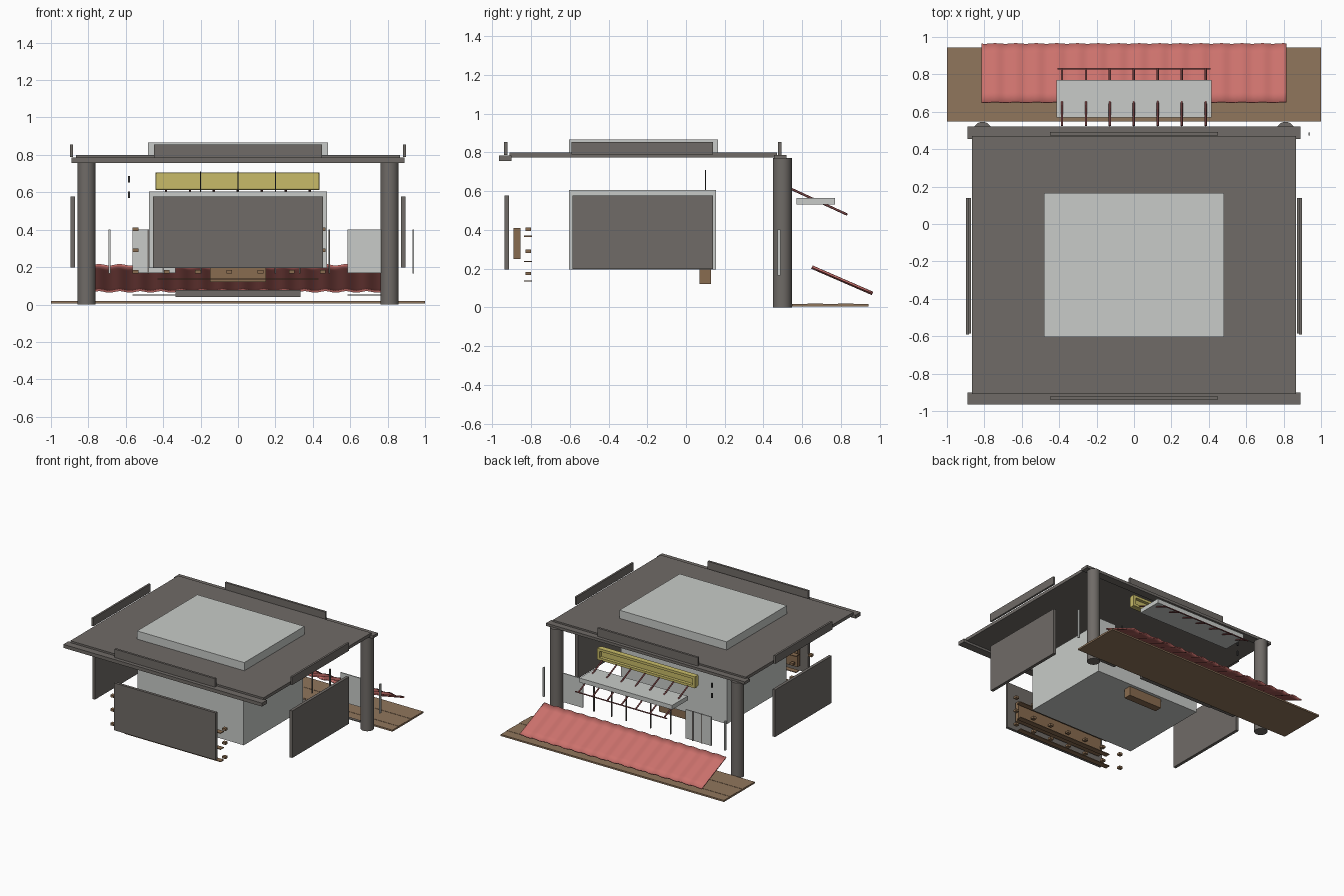
import bpy, bmesh, math
from mathutils import Vector

old = bpy.data.objects.get("Cube")
if old:
    bpy.data.objects.remove(old)


def material(name, rgb):
    m = bpy.data.materials.new(name)
    m.use_nodes = True
    m.diffuse_color = (*rgb, 1)
    m.node_tree.nodes["Principled BSDF"].inputs["Base Color"].default_value = (*rgb, 1)
    return m


GREY = material("stone grey", (.16, .147, .135))
LIGHT = material("pale plaster", (.58, .6, .58))
RED = material("awning red", (.6, .165, .15))
ROD = material("dark red", (.2, .06, .06))
WOOD = material("deck wood", (.28, .18, .107))
BROWN = material("shelf brown", (.25, .15, .08))
YELLOW = material("sign yellow", (.58, .5, .14))
DARK = material("dark metal", (.05, .05, .05))


def finish(name, bm, mat):
    mesh = bpy.data.meshes.new(name)
    bm.to_mesh(mesh)
    bm.free()
    mesh.materials.append(mat)
    ob = bpy.data.objects.new(name, mesh)
    bpy.context.collection.objects.link(ob)
    return ob


def box(name, x, y, z, mat):
    """Box from (min, max) pairs on each axis."""
    bm = bmesh.new()
    bmesh.ops.create_cube(bm, size=1)
    for v in bm.verts:
        v.co = [r[0] if c < 0 else r[1] for c, r in zip(v.co, (x, y, z))]
    return finish(name, bm, mat)


def around(c, half):
    return (c - half, c + half)


def rod(name, a, b, radius, mat, sides=8):
    a, b = Vector(a), Vector(b)
    bm = bmesh.new()
    bmesh.ops.create_cone(bm, cap_ends=True, segments=sides, radius1=radius,
                          radius2=radius, depth=(b - a).length)
    turn = Vector((0, 0, 1)).rotation_difference(b - a)
    for v in bm.verts:
        v.co = turn @ v.co + (a + b) / 2
    ob = finish(name, bm, mat)
    for p in ob.data.polygons:
        p.use_smooth = len(p.vertices) == 4
    return ob


# Roof with trims, raised block and parapets
box("roof_slab", (-.865, .865), (-.91, .47), (.775, .8), GREY)
box("front_roof_trim", (-.89, .89), (-.965, -.9), (.757, .785), GREY)
box("back_roof_trim", (-.89, .89), (.455, .52), (.765, .787), GREY)
box("roof_block", (-.48, .48), (-.605, .165), (.8, .866), LIGHT)
box("front_parapet", (-.45, .45), around(-.93, .009), (.787, .855), GREY)
box("back_parapet", (-.45, .45), around(.483, .009), (.787, .855), GREY)

# Main body and separated cladding panels
box("body", (-.475, .475), (-.605, .155), (.195, .605), LIGHT)
box("front_panel", (-.455, .455), around(-.925, .011), (.195, .578), GREY)
box("counter_block", (-.15, .15), (.07, .13), (.12, .2), BROWN)

# Sides: columns, panels and parapets
for side, s in (("left", 1), ("right", -1)):
    rod(side + "_column", (s * .81, .497, 0), (s * .81, .497, .77), .049, GREY, 32)
    box(side + "_panel", around(s * .884, .012), (-.585, .14), (.197, .578), GREY)
    box(side + "_parapet", around(s * .89, .008), (-.59, .14), (.79, .855), GREY)

# Deck of long planks
PLANKS = 5
width = .395 / PLANKS
for i in range(PLANKS):
    y = .548 + i * width
    box(f"deck_plank_{i}", (-1, 1), (y, y + width), (.005, .018 + .002 * (i % 2)), WOOD)

# Sloping corrugated awning
bm = bmesh.new()
bmesh.ops.create_grid(bm, x_segments=120, y_segments=6, size=1)
for v in bm.verts:
    t = (v.co.y + 1) / 2
    x = v.co.x * .815
    wave = .004 * math.sin(x * 2 * math.pi / .11)
    v.co = (x, .65 + .313 * t + wave * .4, .208 - .136 * t + wave)
awning = finish("awning", bm, RED)
awning.data.polygons.foreach_set("use_smooth", [True] * len(awning.data.polygons))
solid = awning.modifiers.new("thickness", "SOLIDIFY")
solid.thickness = .01
solid.offset = 0

# Canopy with sloping support rods
box("canopy", (-.415, .415), (.57, .77), (.53, .565), LIGHT)
for i in range(7):
    x = -.385 + i * .128
    rod(f"canopy_rod_{i}", (x, .525, .62), (x, .83, .48), .006, ROD)
rod("canopy_cross_rod", (-.41, .83, .48), (.41, .83, .48), .005, ROD)

# Sign board with a raised rim and upright supports
sign = box("sign_board", (-.44, .435), (.465, .49), (.612, .705), YELLOW)
bev = sign.modifiers.new("soft_corners", "BEVEL")
bev.width = .008
bev.segments = 2
for z in (.622, .695):
    box("sign_rail", (-.44, .435), (.485, .515), around(z, .01), YELLOW)
for x in (-.43, .425):
    box("sign_end", around(x, .01), (.485, .515), (.612, .705), YELLOW)
for x in (-.2, 0, .2):
    box("sign_support", around(x, .003), around(.1, .003), (.6, .71), DARK)

# Back windows, sills, door step and mullions
for x in ((-.565, -.335), (.585, .765)):
    box("window_pane", x, around(.48, .004), (.168, .402), LIGHT)
    box("window_sill", x, around(.48, .012), (.047, .053), GREY)
box("door_step", (-.335, .335), around(.49, .02), (.04, .078), GREY)
for x in (.937, -.688):
    box("outer_mullion", around(x, .005), around(.48, .008), (.165, .402), LIGHT)
for x in (.488, .33, .2, -.02, -.2, -.4, -.48):
    box("mullion", around(x, .004), around(.48, .006), (.165, .402), GREY)
for z in (.587, .67):
    box("wall_hinge", around(-.583, .006), around(.5, .006), around(z, .018), DARK)

# Display shelves and small goods behind the front panel
box("display_back", (-.4, .4), (-.89, -.855), (.25, .41), BROWN)
for z in (.137, .237, .367):
    box("shelf", (-.43, .43), around(-.815, .021), around(z, .003), BROWN)
for z in (.175, .29, .403):
    for i in range(7):
        box("shelf_item", around(-.548 + i * .167, .015), around(-.815, .014),
            around(z, .009), BROWN)
